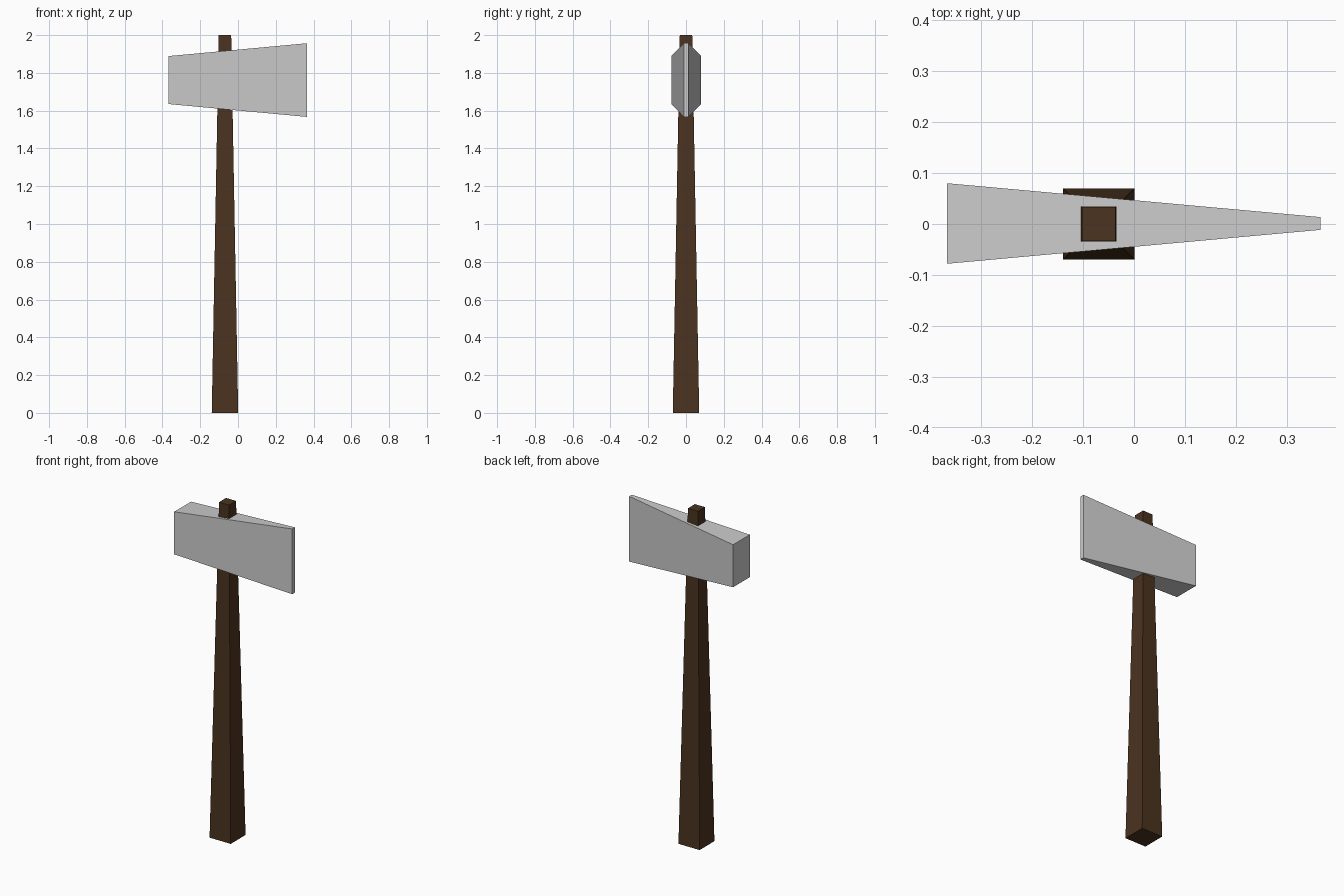
import bpy, bmesh
from mathutils import Vector

if "Cube" in bpy.data.objects:
    bpy.data.objects.remove(bpy.data.objects["Cube"])


def paint(name, rgb):
    mat = bpy.data.materials.new(name)
    mat.diffuse_color = (*rgb, 1)
    mat.use_nodes = True
    mat.node_tree.nodes["Principled BSDF"].inputs["Base Color"].default_value = mat.diffuse_color
    return mat


def tapered_bar(name, start, end, u, v, start_half, end_half, mat=None):
    """Four-sided bar between two centres, with a rectangle at each end."""
    bm = bmesh.new()
    rings = []
    for centre, (hu, hv) in ((start, start_half), (end, end_half)):
        rings.append([bm.verts.new(Vector(centre) + Vector(u) * hu * a + Vector(v) * hv * b)
                      for a, b in ((-1, -1), (1, -1), (1, 1), (-1, 1))])
    for ring in rings:
        bm.faces.new(ring)
    for i in range(4):
        j = (i + 1) % 4
        bm.faces.new((rings[0][i], rings[0][j], rings[1][j], rings[1][i]))
    bmesh.ops.recalc_face_normals(bm, faces=bm.faces)
    mesh = bpy.data.meshes.new(name)
    bm.to_mesh(mesh)
    bm.free()
    obj = bpy.data.objects.new(name, mesh)
    bpy.context.collection.objects.link(obj)
    if mat:
        mesh.materials.append(mat)
    return obj


X, Y, Z = (1, 0, 0), (0, 1, 0), (0, 0, 1)

# Wooden handle, narrowing upwards through the head
tapered_bar("handle", (-0.069, 0, 0), (-0.069, 0, 2), X, Y,
            (0.07, 0.07), (0.033, 0.033), paint("wood", (0.07, 0.033, 0.014)))

# Wedge head: thick short poll at the left, thin tall edge at the right
tapered_bar("axe_head", (-0.367, 0.001, 1.762), (0.366, 0.001, 1.762), Y, Z,
            (0.079, 0.127), (0.0125, 0.195))
